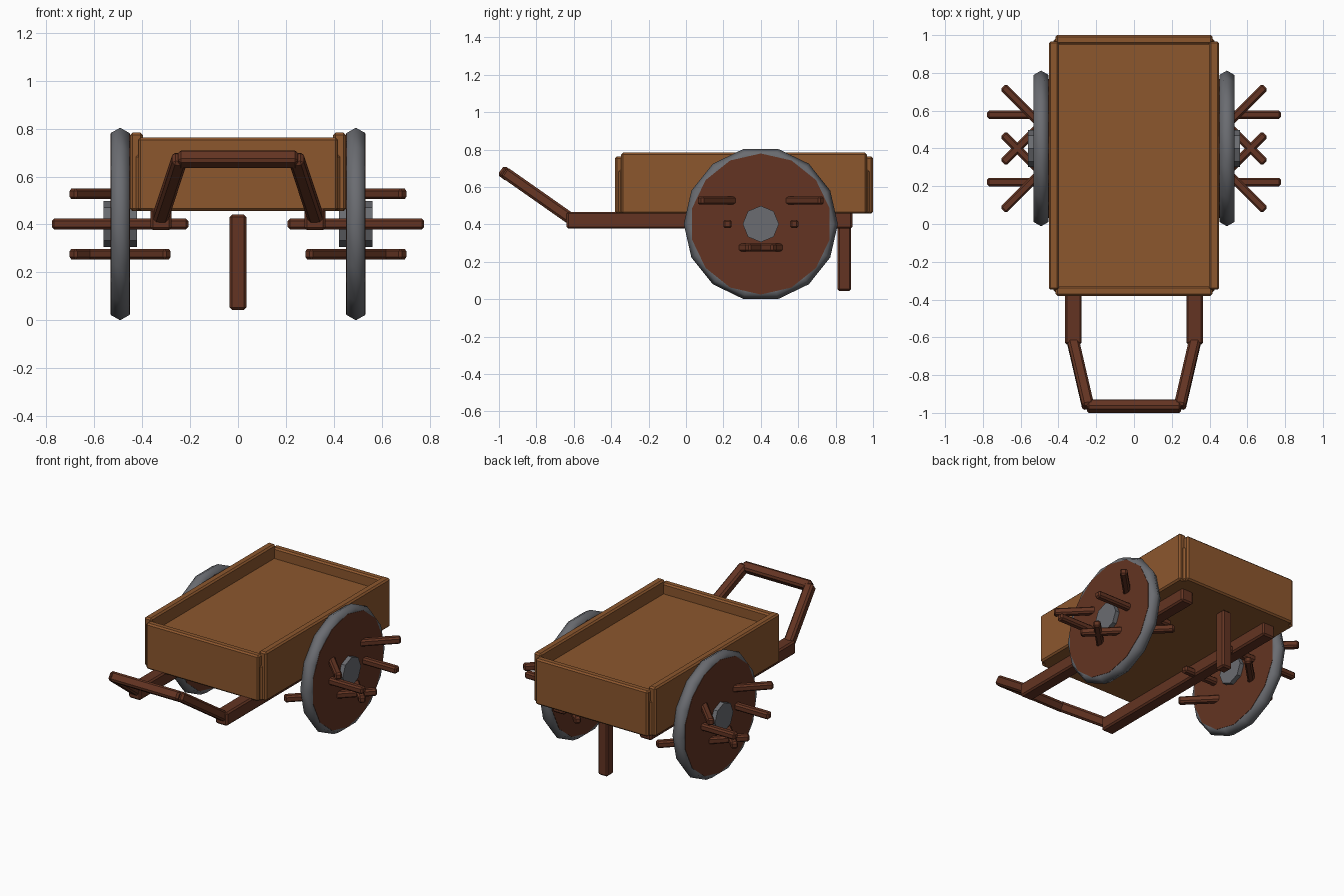
import bpy, bmesh, math
from mathutils import Vector, Matrix

if "Cube" in bpy.data.objects:
    bpy.data.objects.remove(bpy.data.objects["Cube"])


def material(name, rgb):
    m = bpy.data.materials.new(name)
    m.diffuse_color = (*rgb, 1)
    m.use_nodes = True
    m.node_tree.nodes["Principled BSDF"].inputs["Base Color"].default_value = m.diffuse_color
    return m


LIGHT = material("light_wood", (0.265, 0.095, 0.027))
DARK = material("dark_wood", (0.125, 0.034, 0.016))
IRON = material("grey_iron", (0.145, 0.15, 0.165))


def finish(name, bm, mat):
    bmesh.ops.recalc_face_normals(bm, faces=bm.faces)
    me = bpy.data.meshes.new(name)
    bm.to_mesh(me)
    bm.free()
    me.materials.append(mat)
    ob = bpy.data.objects.new(name, me)
    bpy.context.collection.objects.link(ob)
    return ob


def board(name, size, matrix, mat, bevel=0.01):
    """Chamfered block of the given size, placed by a matrix."""
    bm = bmesh.new()
    bmesh.ops.create_cube(bm, size=1)
    bmesh.ops.scale(bm, vec=size, verts=bm.verts)
    bmesh.ops.bevel(bm, geom=bm.edges[:], offset=bevel, segments=1, affect='EDGES')
    bmesh.ops.transform(bm, matrix=matrix, verts=bm.verts)
    return finish(name, bm, mat)


def block(name, x, y, z, mat, bevel=0.01):
    """Chamfered block between (min, max) pairs."""
    size = [b - a for a, b in (x, y, z)]
    mid = [(a + b) / 2 for a, b in (x, y, z)]
    return board(name, size, Matrix.Translation(mid), mat, bevel)


def rail(name, a, b, width, normal, mat):
    """Square bar from a to b, one side facing the normal."""
    a, b = Vector(a), Vector(b)
    d = (b - a).normalized()
    n = (normal - normal.dot(d) * d).normalized()
    s = n.cross(d)
    m = Matrix((s, d, n)).transposed().to_4x4()
    m.translation = (a + b) / 2
    return board(name, (width, (b - a).length, width), m, mat, 0.012)


def lathe(name, profile, sides, phase, centre, mat, ring=False):
    """Turn an (x, radius) profile about the x axis through the centre."""
    bm = bmesh.new()
    rings = []
    for x, r in profile:
        angles = [phase + 2 * math.pi * i / sides for i in range(sides)]
        rings.append([bm.verts.new((centre[0] + x, centre[1] + r * math.cos(t),
                                    centre[2] + r * math.sin(t))) for t in angles])
    pairs = list(zip(rings, rings[1:]))
    if ring:
        pairs.append((rings[-1], rings[0]))
    else:
        bm.faces.new(rings[0])
        bm.faces.new(rings[-1])
    for p, q in pairs:
        for i in range(sides):
            j = (i + 1) % sides
            bm.faces.new((p[i], p[j], q[j], q[i]))
    return finish(name, bm, mat)


# Cargo box: deep floor block showing slightly at the corner gaps
block("box_floor", (-0.426, 0.426), (-0.36, 0.98), (0.457, 0.692), LIGHT)
block("front_board", (-0.416, 0.416), (-0.38, -0.33), (0.457, 0.763), LIGHT)
block("back_board", (-0.416, 0.416), (0.95, 1.0), (0.457, 0.763), LIGHT)

# Prop leg
block("prop_leg", (-0.035, 0.035), (0.81, 0.883), (0.044, 0.441), DARK)

# Handle crossbar, tilted with the arms
slope = Vector((0, 0.26, 0.35))
rail("handle_crossbar", (-0.25, -0.965, 0.672), (0.25, -0.965, 0.672), 0.062, slope, DARK)

CY, CZ = 0.4, 0.402
for side, s in (("left", -1), ("right", 1)):
    block(side + "_board", sorted((s * 0.397, s * 0.451)), (-0.348, 0.967),
          (0.457, 0.783), LIGHT)
    block(side + "_shaft", sorted((s * 0.277, s * 0.365)), (-0.638, 0.89),
          (0.377, 0.467), DARK)
    rail(side + "_handle_arm", (s * 0.325, -0.612, 0.427), (s * 0.242, -0.97, 0.678),
         0.062, slope, DARK)

    # Wheel: hexagonal-section tyre, disc and hub
    centre = (s * 0.492, CY, CZ)
    section = [(0.045 * math.sin(k * math.pi / 3), 0.367 + 0.045 * math.cos(k * math.pi / 3))
               for k in range(6)]
    tyre = lathe(side + "_tyre", section, 14, 0, centre, IRON, ring=True)
    tyre.data.polygons.foreach_set("use_smooth", [True] * len(tyre.data.polygons))
    lathe(side + "_wheel_disc", [(-0.041, 0.377), (0.041, 0.377)], 14, math.pi / 2,
          centre, DARK)
    lathe(side + "_hub", [(-0.07, 0.097), (0.07, 0.097)], 8, 0, centre, IRON)

    # Pegs through the disc, each turned about the vertical by its angle
    for k in (0, 1, 3, 4, 5, 7):
        t = k * math.pi / 4
        pos = (s * 0.492, CY + 0.178 * math.cos(t), CZ + 0.178 * math.sin(t))
        m = Matrix.Translation(pos) @ Matrix.Rotation(s * t, 4, 'Z')
        board(f"{side}_peg_{k}", (0.57, 0.045, 0.045), m, DARK)
